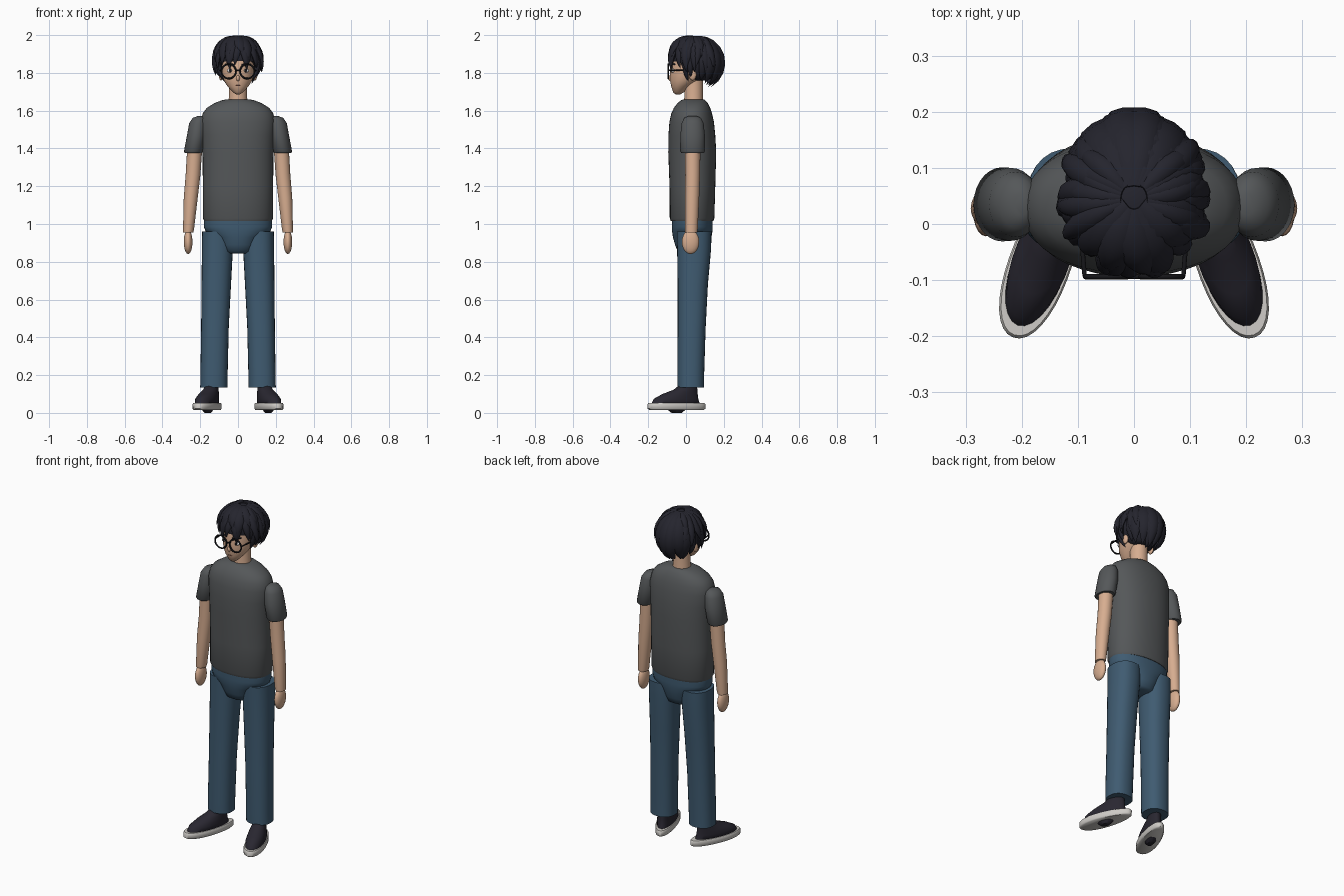
import bpy, bmesh, math, random
from mathutils import Vector

if "Cube" in bpy.data.objects:
    bpy.data.objects.remove(bpy.data.objects["Cube"])

random.seed(4)


def material(name, r, g, b):
    m = bpy.data.materials.new(name)
    m.diffuse_color = (r, g, b, 1)
    m.use_nodes = True
    m.node_tree.nodes["Principled BSDF"].inputs["Base Color"].default_value = m.diffuse_color
    return m


SKIN = material("skin", 0.68, 0.42, 0.28)
HAIR = material("hair black", 0.018, 0.018, 0.027)
SHIRT = material("shirt grey", 0.09, 0.096, 0.1)
JEANS = material("jeans blue", 0.05, 0.105, 0.165)
SHOE = material("shoe dark", 0.022, 0.02, 0.03)
SOLE = material("sole white", 0.62, 0.6, 0.57)
FRAME = material("frame black", 0.008, 0.008, 0.01)
WHITE = material("eye white", 0.75, 0.75, 0.75)
LIP = material("lip brown", 0.25, 0.1, 0.07)


def finish(name, bm, mat):
    bmesh.ops.recalc_face_normals(bm, faces=bm.faces)
    me = bpy.data.meshes.new(name)
    bm.to_mesh(me)
    bm.free()
    me.materials.append(mat)
    ob = bpy.data.objects.new(name, me)
    bpy.context.collection.objects.link(ob)
    return ob


def skin_rings(bm, rings):
    """Bridge rings of points and cap both ends."""
    vs = [[bm.verts.new(p) for p in r] for r in rings]
    n = len(vs[0])
    for a, b in zip(vs, vs[1:]):
        for i in range(n):
            bm.faces.new((a[i], a[(i + 1) % n], b[(i + 1) % n], b[i]))
    bm.faces.new(vs[0][::-1])
    bm.faces.new(vs[-1])


def loft(name, rings, mat, power=2.0, n=28, side=1):
    """Stack of superellipses given as (x, y, z, half width, half depth)."""
    pts = []
    for cx, cy, z, rx, ry in rings:
        ring = []
        for i in range(n):
            a = math.tau * i / n
            c, s = math.cos(a), math.sin(a)
            ring.append((cx * side + rx * math.copysign(abs(c) ** (2 / power), c),
                         cy + ry * math.copysign(abs(s) ** (2 / power), s), z))
        pts.append(ring)
    bm = bmesh.new()
    skin_rings(bm, pts)
    return finish(name, bm, mat)


def ball(name, loc, radii, mat, seg=20):
    bm = bmesh.new()
    bmesh.ops.create_uvsphere(bm, u_segments=seg, v_segments=seg // 2 + 2, radius=1)
    for v in bm.verts:
        v.co = Vector([v.co[i] * radii[i] + loc[i] for i in range(3)])
    return finish(name, bm, mat)


def rod(name, points, r, mat):
    """Thin round rod through points that run mostly along x or y."""
    bm = bmesh.new()
    rings = []
    for p in points:
        d = (Vector(points[-1]) - Vector(points[0])).normalized()
        u = d.cross(Vector((0, 0, 1))).normalized()
        w = d.cross(u)
        rings.append([Vector(p) + r * (u * math.cos(a) + w * math.sin(a))
                      for a in [math.tau * k / 8 for k in range(8)]])
    skin_rings(bm, rings)
    return finish(name, bm, mat)


# Shirt body
loft("shirt_body", [
    (0, .032, 1.015, .178, .112), (0, .032, 1.03, .186, .118), (0, .034, 1.2, .186, .121),
    (0, .033, 1.38, .188, .127), (0, .031, 1.47, .193, .124), (0, .03, 1.54, .197, .118),
    (0, .03, 1.585, .187, .108), (0, .032, 1.615, .165, .096), (0, .035, 1.64, .125, .08),
    (0, .038, 1.655, .085, .064), (0, .04, 1.66, .06, .054)], SHIRT, 2.2, 40)

# Hips
loft("hips", [
    (0, .034, .845, .06, .06), (0, .034, .855, .085, .078), (0, .034, .89, .1, .092),
    (0, .033, .93, .125, .102), (0, .033, .962, .172, .107), (0, .033, .985, .181, .108),
    (0, .033, 1.025, .18, .108)], JEANS, 2.2, 36)

for s, tag in ((1, "left"), (-1, "right")):
    # Sleeve, arm and hand
    loft(tag + "_sleeve", [
        (.2, .035, 1.572, .012, .02), (.205, .035, 1.562, .034, .044),
        (.211, .035, 1.535, .047, .058), (.219, .035, 1.47, .051, .065),
        (.235, .035, 1.385, .051, .066), (.236, .035, 1.377, .046, .06)], SHIRT, side=s)
    loft(tag + "_arm", [
        (.264, .028, .955, .027, .032), (.262, .028, .97, .029, .034),
        (.25, .032, 1.14, .037, .038), (.238, .035, 1.26, .039, .039),
        (.228, .035, 1.42, .04, .042)], SKIN, n=20, side=s)
    ball(tag + "_hand", (s * .264, .024, .905), (.023, .046, .064), SKIN)
    # Trouser leg
    loft(tag + "_leg", [
        (.128, .025, .135, .072, .07), (.127, .025, .2, .072, .071),
        (.122, .03, .45, .073, .074), (.115, .036, .68, .078, .08),
        (.109, .043, .87, .082, .09), (.108, .043, .96, .082, .092)], JEANS, 2.3, side=s)
    # Shoe: pale sole and dark upper, toes turned outward
    sole = loft(tag + "_sole", [
        (0, 0, .016, .05, .152), (0, 0, .022, .055, .161),
        (0, 0, .046, .055, .162), (0, 0, .052, .052, .157)], SOLE, 2.1, 36)
    upper = loft(tag + "_shoe", [
        (0, 0, 0, .015, .028), (0, 0, .017, .028, .05), (0, -.005, .05, .049, .135),
        (0, -.002, .075, .05, .124), (0, .02, .1, .045, .098),
        (0, .05, .122, .039, .066), (0, .067, .15, .034, .046)], SHOE)
    for ob in (sole, upper):
        for v in ob.data.vertices:
            v.co.x *= 1 - .8 * v.co.y
        ob.location = (s * .16, -.05, 0)
        ob.rotation_euler.z = s * math.radians(20)
    # Ear and eye
    ball(tag + "_ear", (s * .09, .035, 1.79), (.012, .02, .03), SKIN, 14)
    ball(tag + "_eye", (s * .041, -.068, 1.812), (.017, .011, .011), WHITE, 14)
    ball(tag + "_iris", (s * .041, -.078, 1.812), (.007, .003, .009), FRAME, 12)
    rod(tag + "_brow", [(s * .018, -.083, 1.842), (s * .045, -.076, 1.85),
                        (s * .066, -.06, 1.845)], .004, HAIR)
    # Spectacle rim and temple
    bpy.ops.mesh.primitive_torus_add(
        location=(s * .049, -.094, 1.808), rotation=(math.pi / 2, 0, 0),
        major_radius=.038, minor_radius=.0045, major_segments=32, minor_segments=8)
    rim = bpy.context.object
    rim.name = tag + "_rim"
    rim.data.materials.append(FRAME)
    rod(tag + "_temple", [(s * .088, -.092, 1.815), (s * .094, -.02, 1.813),
                          (s * .096, .035, 1.808)], .004, FRAME)

rod("glasses_bridge", [(-.013, -.094, 1.815), (.013, -.094, 1.815)], .004, FRAME)

# Neck and head
loft("neck", [(0, .04, 1.63, .055, .052), (0, .04, 1.67, .048, .049),
              (0, .04, 1.78, .048, .05)], SKIN)
loft("head", [
    (0, -.043, 1.686, .01, .012), (0, -.04, 1.697, .026, .028), (0, -.028, 1.728, .055, .05),
    (0, -.005, 1.762, .076, .08), (0, .015, 1.8, .086, .1), (0, .03, 1.86, .092, .113),
    (0, .035, 1.93, .08, .1), (0, .035, 1.97, .04, .05)], SKIN, n=32)
ball("nose", (0, -.082, 1.772), (.01, .012, .016), SKIN, 12)
ball("mouth", (0, -.077, 1.733), (.015, .004, .003), LIP, 12)

# Hair cap, trimmed high over the face and low at the nape
CENTRE, RADII = Vector((0, .045, 1.865)), (.108, .128, .127)
cap = ball("hair_cap", CENTRE, RADII, HAIR, 32)
for v in cap.data.vertices:
    t = min(1, max(0, (v.co.y + .03) / .08))
    v.co.z = max(v.co.z, 1.86 - .1 * t)


def strand(bm, azimuth, p0, p1, lift0, lift1, width, sweep=0.0):
    """Flat tapering lock running over the scalp from polar angle p0 to p1."""
    steps, rings = 8, []
    for k in range(steps + 1):
        t = k / steps
        pol, az = math.radians(p0 + (p1 - p0) * t), math.radians(azimuth + sweep * t * t)
        d = Vector((math.sin(pol) * math.sin(az), -math.sin(pol) * math.cos(az), math.cos(pol)))
        lift = lift0 + (lift1 - lift0) * t
        c = CENTRE + Vector([d[i] * RADII[i] * lift for i in range(3)])
        side = Vector((math.cos(az), math.sin(az), 0))
        taper = max(.03, (.45 + 1.5 * t) * (1 - t ** 2.2))
        w, h = width * min(1, taper), .015 * min(1, taper)
        rings.append([c + side * w * math.cos(a) + d * h * math.sin(a)
                      for a in [math.tau * j / 8 for j in range(8)]])
    skin_rings(bm, rings)


# Fringe: azimuth 0 faces forward
bm = bmesh.new()
for az in range(-60, 61, 15):
    strand(bm, az, 14, random.uniform(98, 112), .97, random.uniform(1.06, 1.13),
           .024, random.uniform(-16, 16))
for az in range(-50, 51, 25):
    strand(bm, az, 8, random.uniform(72, 92), 1, 1.13, .034, random.uniform(-15, 15))
finish("hair_fringe", bm, HAIR)

# Side spikes and sideburns
bm = bmesh.new()
for s in (1, -1):
    for az in range(65, 126, 12):
        strand(bm, s * az, 15, random.uniform(98, 122), .98, random.uniform(1.18, 1.32),
               .024, random.uniform(-14, 14))
        strand(bm, s * (az + 6), 12, random.uniform(70, 92), 1, random.uniform(1.14, 1.28),
               .022, random.uniform(-14, 14))
    strand(bm, s * 68, 60, 142, 1, 1.1, .016)
    strand(bm, s * 80, 60, 130, 1, 1.12, .018)
    strand(bm, s * 110, 50, 138, 1, 1.12, .026)
finish("hair_sides", bm, HAIR)

# Back locks curling out and down to the nape
bm = bmesh.new()
for az in range(130, 231, 20):
    strand(bm, az, 12, random.uniform(138, 152), 1, 1.24, .04, random.uniform(-8, 8))
for az in range(140, 221, 20):
    strand(bm, az, 12, random.uniform(112, 130), 1, 1.14, .034, random.uniform(-8, 8))
for az in (172, 188):
    strand(bm, az, 10, 148, 1.0, 1.3, .036)
finish("hair_back", bm, HAIR)

# Smooth shading with sharp edges kept
for ob in bpy.context.scene.objects:
    ob.select_set(ob.type == 'MESH')
bpy.context.view_layer.objects.active = cap
bpy.ops.object.shade_smooth_by_angle(angle=math.radians(50))
